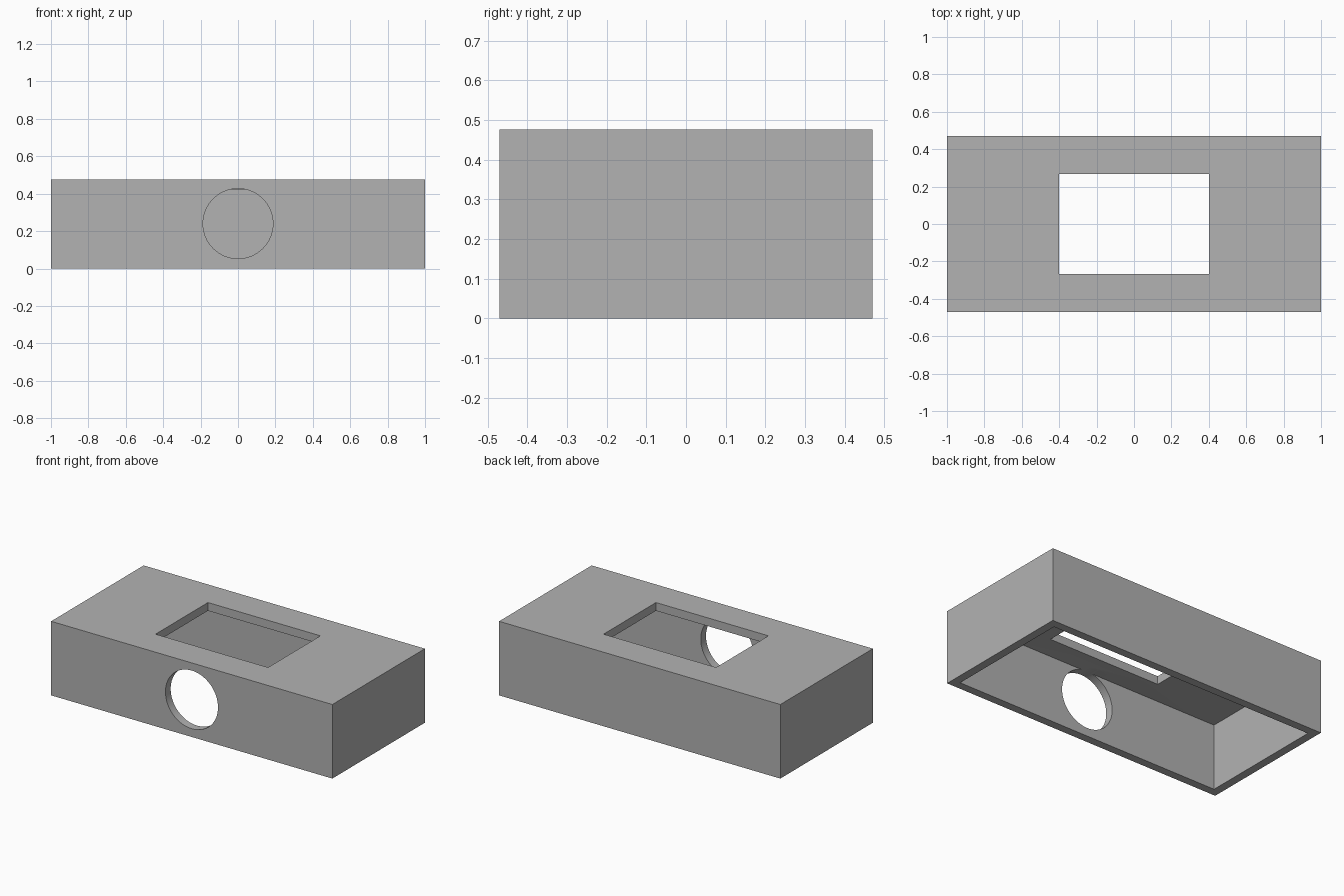
import bpy
import math

WIDTH, DEPTH, HEIGHT = 2.0, 0.94, 0.476
WALL = 0.053

default = bpy.data.objects.get("Cube")
if default:
    bpy.data.objects.remove(default, do_unlink=True)

# Single plain grey material
grey = bpy.data.materials.new("plain grey")
grey.use_nodes = True
colour = (0.448, 0.448, 0.448, 1)
grey.diffuse_color = colour
grey.node_tree.nodes["Principled BSDF"].inputs["Base Color"].default_value = colour


def box(name, size, centre):
    bpy.ops.mesh.primitive_cube_add(size=1, location=centre)
    obj = bpy.context.object
    obj.name = name
    obj.scale = size
    bpy.ops.object.transform_apply(location=True, rotation=True, scale=True)
    obj.data.materials.append(grey)
    return obj


def cut(target, cutter):
    """Subtract the cutter from the target, then discard the cutter."""
    cutter.hide_render = True
    mod = target.modifiers.new("cut", "BOOLEAN")
    mod.operation = "DIFFERENCE"
    mod.solver = "EXACT"
    mod.object = cutter
    bpy.context.view_layer.objects.active = target
    bpy.ops.object.modifier_apply(modifier=mod.name)
    bpy.data.objects.remove(cutter, do_unlink=True)


# Outer housing
housing = box("housing", (WIDTH, DEPTH, HEIGHT), (0, 0, HEIGHT / 2))

# Hollow interior, open at the bottom
cut(housing, box("interior_cutter",
                 (WIDTH - 2 * WALL, DEPTH - 2 * WALL, HEIGHT),
                 (0, 0, HEIGHT / 2 - WALL)))

# Rectangular window in the top
cut(housing, box("window_cutter", (0.8, 0.532, WALL * 4), (0, 0, HEIGHT)))

# Round hole through the front wall
bpy.ops.mesh.primitive_cylinder_add(
    vertices=64, radius=0.187, depth=WALL * 4,
    location=(0, -DEPTH / 2, 0.24), rotation=(math.pi / 2, 0, 0))
hole = bpy.context.object
hole.name = "hole_cutter"
hole.data.materials.append(grey)
cut(housing, hole)

# Smooth hole rim with sharp housing edges
bpy.ops.object.select_all(action="DESELECT")
housing.select_set(True)
bpy.context.view_layer.objects.active = housing
bpy.ops.object.shade_smooth_by_angle(angle=math.radians(30))
